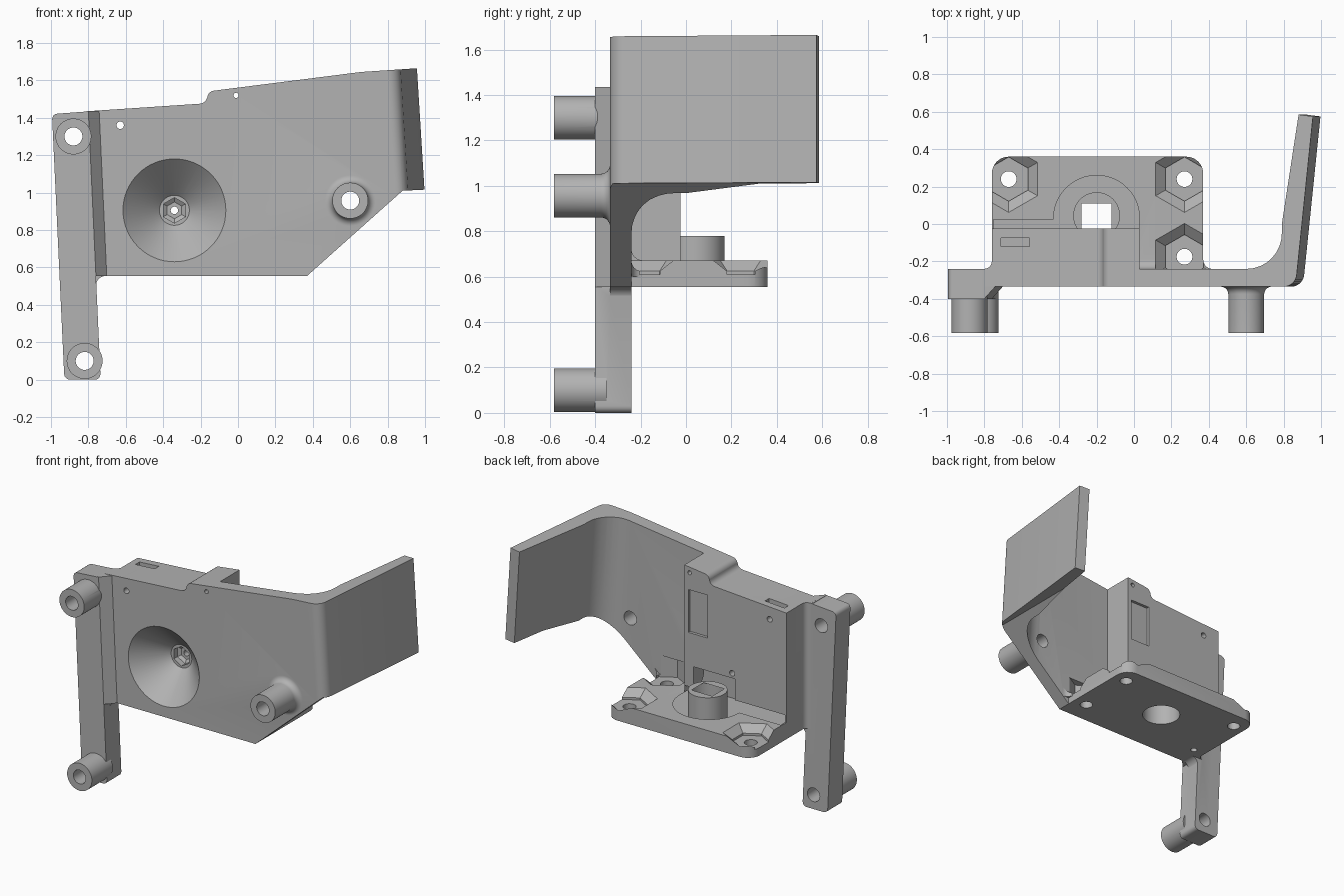
import bpy, bmesh, math
from mathutils import Matrix, Vector

if "Cube" in bpy.data.objects:
    bpy.data.objects.remove(bpy.data.objects["Cube"])

grey = bpy.data.materials.new("light grey plastic")
grey.diffuse_color = (0.45, 0.45, 0.45, 1)
grey.use_nodes = True
grey.node_tree.nodes["Principled BSDF"].inputs["Base Color"].default_value = grey.diffuse_color


def finish(name, bm):
    bmesh.ops.recalc_face_normals(bm, faces=bm.faces)
    mesh = bpy.data.meshes.new(name)
    bm.to_mesh(mesh)
    bm.free()
    mesh.materials.append(grey)
    ob = bpy.data.objects.new(name, mesh)
    bpy.context.collection.objects.link(ob)
    return ob


def prism(name, pts, axis, a, b, shear=None):
    """Extrude a 2D outline along an axis from a to b."""
    place = {"x": lambda u, v, w: (w, u, v),
             "y": lambda u, v, w: (u, w, v),
             "z": lambda u, v, w: (u, v, w)}[axis]
    bm = bmesh.new()
    low, high = ([bm.verts.new(place(u, v, w)) for u, v in pts] for w in (a, b))
    bm.faces.new(low)
    bm.faces.new(high)
    for i in range(len(pts)):
        j = (i + 1) % len(pts)
        bm.faces.new((low[i], low[j], high[j], high[i]))
    if shear:
        for v in bm.verts:
            v.co.x += shear(v.co)
    return finish(name, bm)


def box(name, x0, x1, y0, y1, z0, z1):
    return prism(name, [(x0, y0), (x1, y0), (x1, y1), (x0, y1)], "z", z0, z1)


def lathe(name, centre, axis, profile, n=48, turn=0.0):
    """Stack rings of (radius, position) along the y or z axis."""
    bm = bmesh.new()
    rings = []
    for r, h in profile:
        ring = []
        for i in range(n):
            t = turn + 2 * math.pi * i / n
            u, v = centre[0] + r * math.cos(t), centre[1] + r * math.sin(t)
            ring.append(bm.verts.new((u, h, v) if axis == "y" else (u, v, h)))
        rings.append(ring)
    bm.faces.new(rings[0])
    bm.faces.new(rings[-1])
    for p, q in zip(rings, rings[1:]):
        for i in range(n):
            j = (i + 1) % n
            bm.faces.new((p[i], p[j], q[j], q[i]))
    return finish(name, bm)


def arc(cx, cy, r, a0, a1, n=8):
    return [(cx + r * math.cos(math.radians(a0 + (a1 - a0) * i / n)),
             cy + r * math.sin(math.radians(a0 + (a1 - a0) * i / n))) for i in range(n + 1)]


def combine(target, other, op):
    m = target.modifiers.new("bool", "BOOLEAN")
    m.operation, m.object, m.solver = op, other, "EXACT"
    bpy.context.view_layer.objects.active = target
    bpy.ops.object.modifier_apply(modifier=m.name)
    bpy.data.objects.remove(other)


# panel, thick block and swept side wing in one plan, trimmed to the front outline
plan = ([(-0.80, -0.335)] + arc(0.80, -0.265, 0.07, -90, -8)
        + [(0.957, 0.575), (0.88, 0.585), (0.79, 0.0)]
        + arc(0.60, -0.05, 0.19, 0, -90)
        + [(0.03, -0.24), (0.03, -0.025), (-0.76, -0.025)]
        + arc(-0.80, -0.20, 0.04, 0, -90, 5))
body = prism("mounting_bracket", plan, "z", 0.4, 1.9,
             lambda c: (1.66 - c.z) * 0.062 * min(1, max(0, (c.x - 0.3) / 0.45)))
outline = ([(-0.85, 0.555), (0.37, 0.555), (0.88, 1.01), (1.2, 1.025), (1.2, 1.675),
            (0.96, 1.665), (0.66, 1.645)] + arc(-0.125, 1.505, 0.04, 95, 180, 5)
           + arc(-0.205, 1.515, 0.04, 0, -85, 5) + [(-0.85, 1.432)])
combine(body, prism("outline", outline, "y", -1, 1), "INTERSECT")

# sloping leg with its bevelled joint to the panel
lean = lambda c: (1.43 - c.z) * 0.046
leg_side = ([(-0.83, 0), (-0.83, 1.432), (-0.965, 1.422)] + arc(-0.965, 1.392, 0.03, 90, 180, 4)
            + arc(-0.964, 0.03, 0.03, 180, 270, 4))
leg_side = [(-0.80, 1.434)] + leg_side[2:] + arc(-0.83, 0.03, 0.03, 270, 360, 4)
combine(body, prism("leg", leg_side, "y", -0.40, -0.24, lean), "UNION")
combine(body, prism("leg_joint", [(-0.81, -0.40), (-0.80, -0.40), (-0.742, -0.335), (-0.742, -0.24),
                                  (-0.81, -0.24)], "z", 0.555, 1.435, lean), "UNION")
combine(body, prism("leg_fillet", [(-0.78, 0.56), (-0.78, 0.49)] + arc(-0.705, 0.5, 0.055, 180, 90)
                    + [(-0.70, 0.56)], "y", -0.335, -0.24), "UNION")

# base flange with rounded rear corners
flange = ([(-0.76, -0.30), (0.37, -0.30)] + [(0.37, -0.19)] + arc(0.28, 0.27, 0.09, 0, 90)
          + arc(-0.67, 0.27, 0.09, 90, 180))
combine(body, prism("flange", flange, "z", 0.555, 0.672), "UNION")
combine(body, prism("flange_corner", [(0.36, -0.26)] + [(0.42, -0.26)]
                    + arc(0.42, -0.19, 0.05, -90, -180) + [(0.36, -0.19)], "z", 0.60, 0.672), "UNION")
for x0, x1, y in ((-0.75, 0.03, -0.025), (0.02, 0.37, -0.24)):
    cove = [(y - 0.02, 0.66), (y - 0.02, 0.722)] + arc(y + 0.05, 0.722, 0.05, 180, 270) + [(y + 0.05, 0.66)]
    combine(body, prism("cove", cove, "x", x0, x1), "UNION")

# bearing boss with half lip
boss = [(0.23, 0.60), (0.23, 0.672)] + arc(0.23, 0.732, 0.06, 270, 180) + [(0.17, 0.885), (0.155, 0.902)]
boss = lathe("boss", (-0.2, 0.03), "z", boss)
combine(boss, box("lip_cut", -0.5, 0.1, -0.5, 0.11, 0.87, 1.0), "DIFFERENCE")
combine(body, boss, "UNION")

# three standoffs on the front, each with a flared foot
standoffs = [(-0.88, 1.30, -0.40), (-0.82, 0.10, -0.40), (0.60, 0.957, -0.335)]
for x, z, face in standoffs:
    foot = [(0.096, face + 0.05)]
    if x > 0:
        foot = [(0.135, face + 0.05), (0.135, face)] + arc(0.136, face - 0.04, 0.04, 90, 180)
    combine(body, lathe("standoff", (x, z), "y", foot + [(0.096, -0.582)]), "UNION")

# --- cuts ---
cut = lambda ob: combine(body, ob, "DIFFERENCE")
for x, z, face in standoffs:
    cut(lathe("screw_hole", (x, z), "y", [(0.048, -0.8), (0.048, 0.0)], 32))
for x, z, r in ((-0.63, 1.36, 0.02), (-0.01, 1.52, 0.014), (-0.34, 0.905, 0.02)):
    cut(lathe("pin_hole", (x, z), "y", [(r, -0.8), (r, 0.2)], 20))

# conical dish and its hex nut seat
cut(lathe("dish", (-0.34, 0.905), "y", [(0.285, -0.345), (0.275, -0.335), (0.08, -0.14)], 64))
cut(lathe("dish_nut", (-0.34, 0.905), "y", [(0.068, -0.2), (0.068, -0.10), (0.045, -0.085)], 6, math.pi / 6))

# shaft bore, side nut slot and rear recess
cut(lathe("bore", (-0.2, 0.045), "z", [(0.125, 0.5), (0.125, 0.78)]))
cut(box("bore_slot", -0.28, -0.12, -0.024, 0.11, 0.5, 1.0))
cut(box("nut_slot", -0.71, -0.56, -0.12, -0.075, 1.28, 1.6))
cut(box("rear_recess", -0.15, 0.0, -0.045, 0.1, 1.10, 1.40))

# flared hex nut pockets and holes in the flange
for x, y in ((-0.67, 0.24), (0.27, 0.24), (0.27, -0.175)):
    top = 0.76 if y < 0 else 0.70
    cut(lathe("hex_pocket", (x, y), "z", [(0.118, 0.61), (0.118, top)], 6, math.pi / 6))
    if y > 0:
        cut(lathe("hex_flare", (x, y), "z", [(0.118, 0.625), (0.178, 0.672), (0.178, 0.70)], 6, math.pi / 6))
    else:
        flare = lathe("hex_flare", (x, y), "z", [(0.118, 0.625), (0.178, 0.672), (0.178, 0.74)], 6, math.pi / 6)
        combine(flare, box("panel_guard", 0, 1, -1, -0.24, 0, 2), "DIFFERENCE")
        cut(flare)
    cut(lathe("flange_hole", (x, y), "z", [(0.042, 0.5), (0.042, 0.7)], 32))
cut(lathe("blind_hole", (-0.67, -0.175), "z", [(0.022, 0.5), (0.022, 0.7)], 20))

# smooth the curved surfaces, keep the edges crisp
bpy.ops.object.select_all(action="DESELECT")
body.select_set(True)
bpy.context.view_layer.objects.active = body
bpy.ops.object.shade_smooth_by_angle(angle=math.radians(25))
